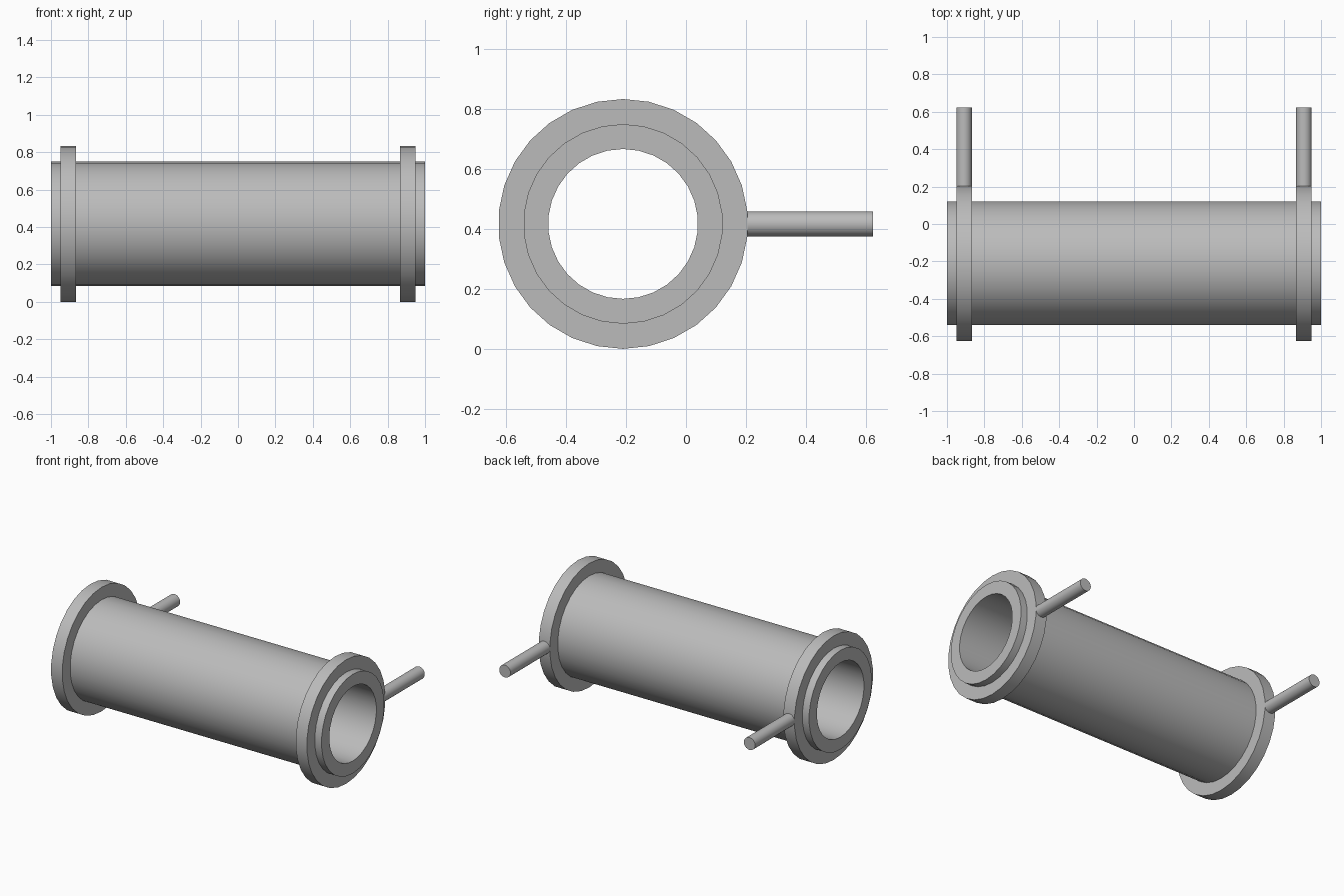
import bpy
import bmesh
from math import sin, cos, tau, radians

cube = bpy.data.objects.get("Cube")
if cube:
    bpy.data.objects.remove(cube, do_unlink=True)

SIDES = 30
R = 0.4167                   # flange radius
AXIS_Y, AXIS_Z = -0.21, R    # centre line of the tube

grey = bpy.data.materials.new("plain grey")
grey.use_nodes = True
colour = (0.5, 0.5, 0.5, 1)
grey.diffuse_color = colour
grey.node_tree.nodes["Principled BSDF"].inputs["Base Color"].default_value = colour


def finish(bm, name):
    """Turn a bmesh into a smooth object with sharp rims."""
    bmesh.ops.recalc_face_normals(bm, faces=bm.faces)
    mesh = bpy.data.meshes.new(name)
    bm.to_mesh(mesh)
    bm.free()
    mesh.materials.append(grey)
    obj = bpy.data.objects.new(name, mesh)
    bpy.context.collection.objects.link(obj)
    bpy.ops.object.select_all(action='DESELECT')
    obj.select_set(True)
    bpy.context.view_layer.objects.active = obj
    bpy.ops.object.shade_smooth_by_angle(angle=radians(30))
    return obj


def hollow_ring(name, x0, x1, inner, outer):
    """Revolve a rectangular section about the x axis."""
    bm = bmesh.new()
    section = [(x0, inner), (x1, inner), (x1, outer), (x0, outer)]
    loops = [[bm.verts.new((x, r * sin(tau * i / SIDES), r * cos(tau * i / SIDES)))
              for x, r in section] for i in range(SIDES)]
    for i, a in enumerate(loops):
        b = loops[(i + 1) % SIDES]
        for j in range(4):
            k = (j + 1) % 4
            bm.faces.new((a[j], a[k], b[k], b[j]))
    obj = finish(bm, name)
    obj.location = (0, AXIS_Y, AXIS_Z)


def rod(name, x, y0, y1, radius):
    """Solid round bar along y."""
    bm = bmesh.new()
    bmesh.ops.create_cone(bm, cap_ends=True, segments=SIDES, radius1=radius,
                          radius2=radius, depth=y1 - y0)
    obj = finish(bm, name)
    obj.rotation_euler.x = radians(90)
    obj.location = (x, (y0 + y1) / 2, AXIS_Z)


# Open tube
hollow_ring("tube", -1, 1, 0.25, 0.333)

# A flange and a rear peg near each end
for side, s in (("left", 1), ("right", -1)):
    hollow_ring(side + "_flange", s * 0.867, s * 0.95, 0.32, R)
    rod(side + "_peg", s * 0.9085, 0.16, 0.624, 0.0417)
